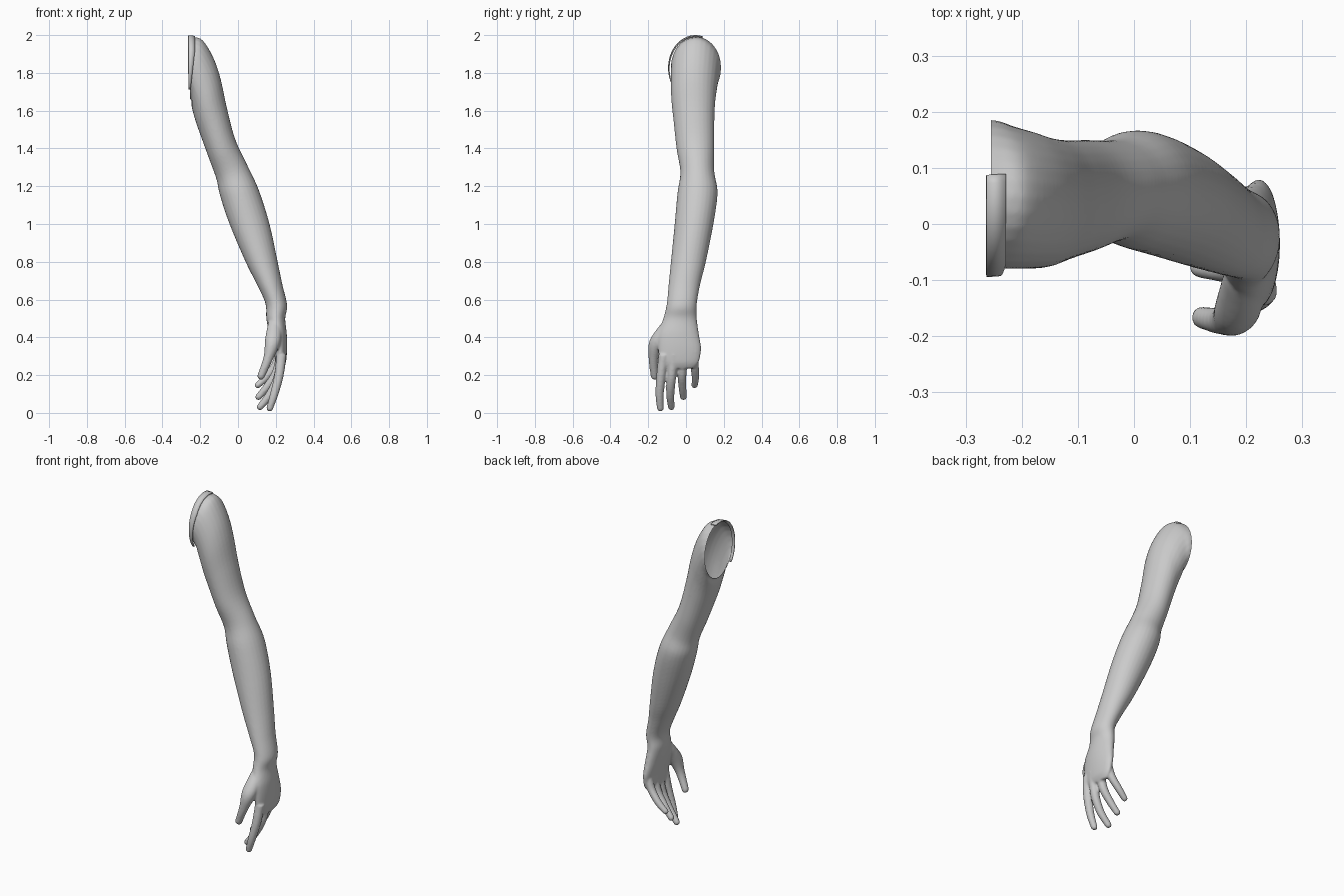
import bpy, bmesh, math
from mathutils import Vector

default = bpy.data.objects.get("Cube")
if default:
    bpy.data.objects.remove(default)

skin = bpy.data.materials.new("plain_grey")
skin.use_nodes = True
grey = (0.6, 0.6, 0.6, 1)
skin.diffuse_color = grey
skin.node_tree.nodes["Principled BSDF"].inputs["Base Color"].default_value = grey


def spline(rows, steps):
    """Smooth curve through rows of any width."""
    rows = [Vector(r) for r in rows]
    out = []
    for i in range(len(rows) - 1):
        a, b = rows[max(i - 1, 0)], rows[i]
        c, d = rows[i + 1], rows[min(i + 2, len(rows) - 1)]
        for s in range(steps):
            t = s / steps
            out.append(b + (c - a) * (t / 2)
                       + (a * 2 - b * 5 + c * 4 - d) * (t * t / 2)
                       + (b * 3 - a - c * 3 + d) * (t ** 3 / 2))
    return out + [rows[-1]]


def loft(bm, sections, sides=28):
    """Closed skin over ellipses; each row is inner x, z, outer x, z, front y, back y."""
    rings = []
    for ix, iz, ox, oz, y0, y1 in sections:
        ring = []
        for k in range(sides):
            a = math.tau * k / sides
            c, s = math.cos(a), math.sin(a)
            ring.append(bm.verts.new(((ix + ox) / 2 + c * (ox - ix) / 2,
                                      (y0 + y1) / 2 + s * (y1 - y0) / 2,
                                      (iz + oz) / 2 + c * (oz - iz) / 2)))
        rings.append(ring)
    for low, high in zip(rings, rings[1:]):
        for k in range(sides):
            n = (k + 1) % sides
            bm.faces.new((low[k], low[n], high[n], high[k]))
    bm.faces.new(rings[0][::-1])
    bm.faces.new(rings[-1])


def finger(bm, path):
    """Tapered tube with a round tip; each row is x, y, z, radius."""
    pts = spline(path, 6)
    ways = [(pts[min(i + 1, len(pts) - 1)] - pts[max(i - 1, 0)]).to_3d() for i in range(len(pts))]
    x, y, z, r = pts[-1]
    for k in range(1, 7):
        a = math.radians(14 * k)
        p = Vector((x, y, z)) + ways[-1].normalized() * r * math.sin(a)
        pts.append(Vector((*p, r * math.cos(a))))
        ways.append(ways[-1])
    sections = []
    for (x, y, z, r), way in zip(pts, ways):
        across = Vector((-way.z, way.x)).normalized() * r
        sections.append((x - across.x, z - across.y, x + across.x, z + across.y, y - r, y + r))
    loft(bm, sections, 16)


def add_object(name, bm):
    bmesh.ops.recalc_face_normals(bm, faces=bm.faces)
    mesh = bpy.data.meshes.new(name)
    bm.to_mesh(mesh)
    bm.free()
    mesh.materials.append(skin)
    obj = bpy.data.objects.new(name, mesh)
    bpy.context.collection.objects.link(obj)
    return obj


# Shoulder, upper arm, elbow, forearm, wrist and palm
arm_sections = [
    (-.30, 1.67, -.30, 2.0, -.08, .185),
    (-.25, 1.66, -.245, 1.99, -.08, .185),
    (-.245, 1.62, -.19, 1.975, -.08, .175),
    (-.235, 1.58, -.135, 1.89, -.08, .165),
    (-.22, 1.53, -.095, 1.78, -.077, .155),
    (-.195, 1.46, -.06, 1.62, -.065, .15),
    (-.155, 1.35, -.015, 1.45, -.05, .15),
    (-.115, 1.24, .05, 1.31, -.03, .15),
    (-.095, 1.15, .11, 1.18, -.045, .167),
    (-.045, 1.0, .167, 1.0, -.06, .145),
    (.04, .8, .21, .8, -.08, .105),
    (.10, .68, .235, .68, -.092, .075),
    (.145, .58, .26, .57, -.102, .057),
    (.15, .5, .25, .5, -.12, .057),
    (.165, .42, .258, .42, -.148, .068),
    (.185, .34, .26, .34, -.148, .08),
    (.20, .27, .254, .27, -.137, .068),
    (.21, .235, .24, .235, -.12, .04),
]
# Thumb, then index, middle, ring and little finger
digits = [
    [(.195, -.09, .48, .035), (.185, -.15, .385, .042), (.16, -.172, .29, .026), (.122, -.167, .195, .02)],
    [(.23, -.118, .31, .027), (.217, -.132, .2, .025), (.192, -.14, .1, .022), (.168, -.136, .025, .018)],
    [(.232, -.065, .31, .027), (.213, -.077, .19, .025), (.17, -.083, .1, .022), (.117, -.078, .032, .018)],
    [(.23, -.013, .31, .026), (.202, -.021, .21, .024), (.155, -.019, .14, .021), (.109, -.014, .085, .018)],
    [(.226, .042, .33, .026), (.2, .045, .255, .023), (.15, .05, .19, .02), (.105, .046, .147, .017)],
]

bm = bmesh.new()
loft(bm, spline(arm_sections, 6))
for path in digits:
    finger(bm, path)
arm = add_object("arm_and_hand", bm)

# Fuse the parts into one soft skin
fuse = arm.modifiers.new("fuse", "REMESH")
fuse.mode = "VOXEL"
fuse.voxel_size = 0.006
soften = arm.modifiers.new("soften", "SMOOTH")
soften.factor = 0.5
soften.iterations = 5
graph = bpy.context.evaluated_depsgraph_get()
fused = bpy.data.meshes.new_from_object(arm.evaluated_get(graph))
arm.modifiers.clear()
arm.data = fused

# Open the shoulder end
bm = bmesh.new()
bm.from_mesh(fused)
bmesh.ops.bisect_plane(bm, geom=bm.verts[:] + bm.edges[:] + bm.faces[:],
                       plane_co=(-.255, 0, 0), plane_no=(1, 0, 0), clear_inner=True)
bm.to_mesh(fused)
bm.free()
if not fused.materials:
    fused.materials.append(skin)

# Loose lip over the front and top of the shoulder edge
bm = bmesh.new()
pairs = []
for k in range(25):
    t = k / 24
    a = math.radians(75 + 145 * t)
    y, z = .05 + .145 * math.cos(a), 1.826 + .174 * math.sin(a)
    inner_x = -.228 - .024 * max(0, t - .5) * 2
    pairs.append((bm.verts.new((-.263, y, z)), bm.verts.new((inner_x, y + .002, z - .004))))
for (a, b), (c, d) in zip(pairs, pairs[1:]):
    bm.faces.new((a, b, d, c))
lip = add_object("shoulder_lip", bm)
shell = lip.modifiers.new("thickness", "SOLIDIFY")
shell.thickness = 0.006

for obj in (arm, lip):
    obj.data.polygons.foreach_set("use_smooth", [True] * len(obj.data.polygons))
    obj.data.update()
